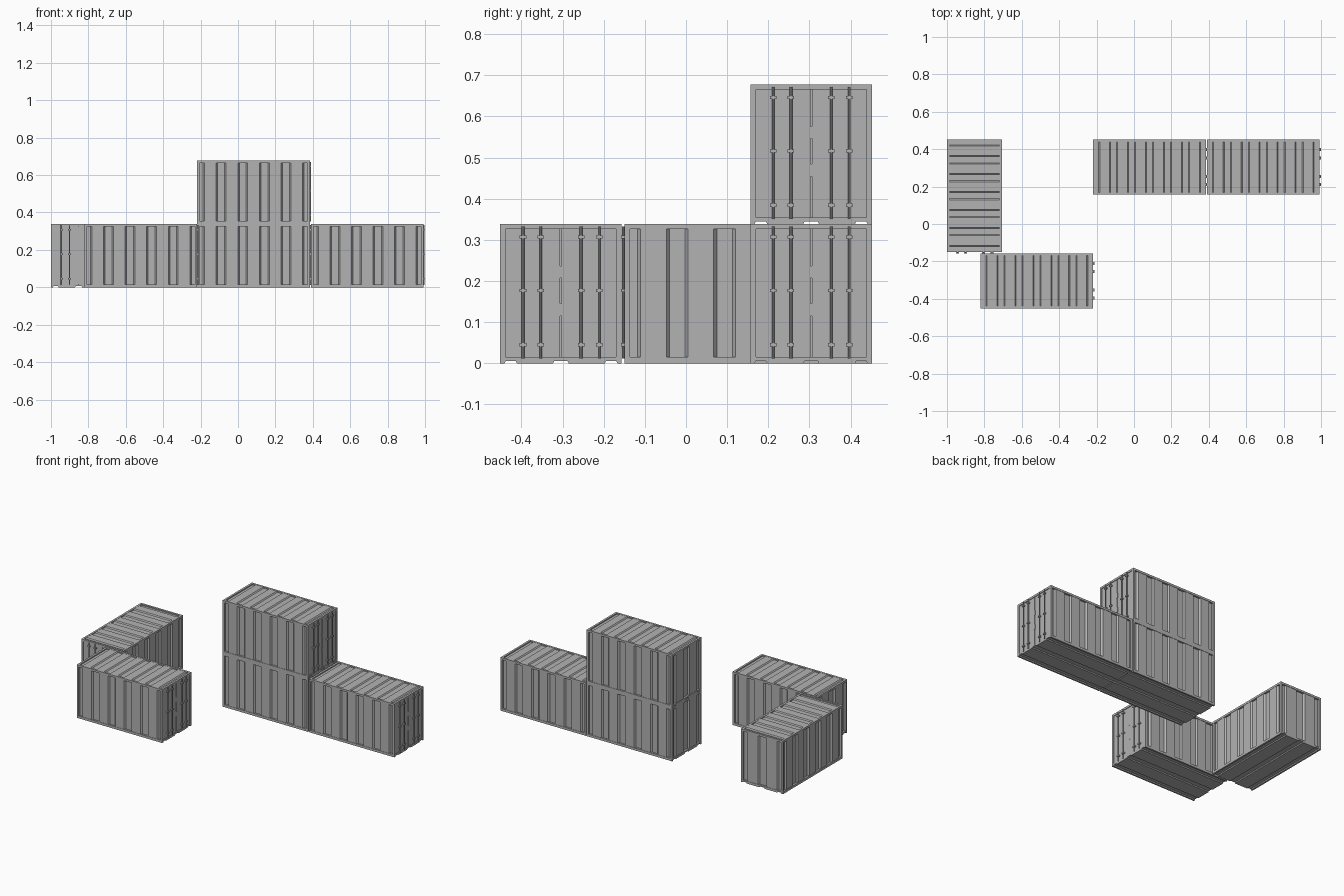
import bpy, bmesh, math
from mathutils import Matrix, Vector

cube = bpy.data.objects.get("Cube")
if cube:
    bpy.data.objects.remove(cube, do_unlink=True)

grey = bpy.data.materials.new("container_grey")
grey.use_nodes = True
colour = (0.45, 0.45, 0.45, 1)
grey.diffuse_color = colour
grey.node_tree.nodes["Principled BSDF"].inputs["Base Color"].default_value = colour

# Container size: length along x, doors at +x
L, W, H = 0.602, 0.295, 0.339
POST, BASE = 0.013, 0.015
X, Y = L / 2, W / 2


def box(bm, lo, hi):
    lo, hi = Vector(lo), Vector(hi)
    size = Matrix.Diagonal((*(hi - lo), 1))
    bmesh.ops.create_cube(bm, size=1, matrix=Matrix.Translation((lo + hi) / 2) @ size)


def extrude_strip(bm, start, end, closed=False):
    """Join two matching outlines with quads, capping closed outlines."""
    a = [bm.verts.new(p) for p in start]
    b = [bm.verts.new(p) for p in end]
    n = len(a)
    for i in range(n if closed else n - 1):
        j = (i + 1) % n
        bm.faces.new((a[i], a[j], b[j], b[i]))
    if closed:
        bm.faces.new(a[::-1])
        bm.faces.new(b)


def corrugation(half, ribs, depth, slope):
    """Trapezoid wave as (position, inward depth) pairs."""
    pitch = 2 * half / ribs
    pts = [(-half, depth)]
    for i in range(ribs):
        mid = -half + (i + 0.5) * pitch
        out = pitch * 0.27
        pts += [(mid - out - slope, depth), (mid - out, 0),
                (mid + out, 0), (mid + out + slope, depth)]
    return pts + [(half, depth)]


def finish(bm, name, fix_normals=True):
    if fix_normals:
        bmesh.ops.recalc_face_normals(bm, faces=bm.faces)
    mesh = bpy.data.meshes.new(name)
    bm.to_mesh(mesh)
    bm.free()
    mesh.materials.append(grey)
    return mesh


def make_frame():
    bm = bmesh.new()
    for sx in (-1, 1):
        xs = sorted((sx * X, sx * (X - POST)))
        # Corner posts, then the end header
        for sy in (-1, 1):
            ys = sorted((sy * Y, sy * (Y - POST)))
            box(bm, (xs[0], ys[0], BASE), (xs[1], ys[1], H))
        box(bm, (xs[0], -Y + POST, H - POST), (xs[1], Y - POST, H))
    # Long top rails
    for sy in (-1, 1):
        ys = sorted((sy * Y, sy * (Y - POST)))
        box(bm, (-X + POST, ys[0], H - POST), (X - POST, ys[1], H))
    return finish(bm, "frame")


def make_base():
    # Floor slab with three lengthwise trapezoid grooves underneath
    bm = bmesh.new()
    outline = [(-Y, 0)]
    for centre, half in ((-0.122, 0.015), (0, 0.019), (0.122, 0.015)):
        outline += [(centre - half, 0), (centre - half + 0.003, 0.006),
                    (centre + half - 0.003, 0.006), (centre + half, 0)]
    outline += [(Y, 0), (Y, BASE), (-Y, BASE)]
    extrude_strip(bm, [(-X, y, z) for y, z in outline],
                  [(X, y, z) for y, z in outline], closed=True)
    return finish(bm, "base")


def make_walls():
    bm = bmesh.new()
    top = H - POST
    # Long side walls
    wave = corrugation(X - POST, 5, 0.010, 0.008)
    for s in (1, -1):
        low = [(s * -t, s * (Y - 0.002 - d), BASE) for t, d in wave]
        extrude_strip(bm, low, [(x, y, top) for x, y, z in low])
    # Blank end wall
    wave = corrugation(Y - POST, 2, 0.010, 0.008)
    low = [(-X + 0.002 + d, -t, BASE) for t, d in wave]
    extrude_strip(bm, low, [(x, y, top) for x, y, z in low])
    # Ribbed roof
    wave = corrugation(X - POST, 6, 0.006, 0.006)
    edge = [(t, -Y + POST, H - 0.001 - d) for t, d in wave]
    extrude_strip(bm, edge, [(x, -y, z) for x, y, z in edge])
    return finish(bm, "walls", False)


def make_doors():
    bm = bmesh.new()
    face = X - 0.004
    for s in (-1, 1):
        # Door leaf
        ys = sorted((s * 0.002, s * (Y - POST)))
        box(bm, (face - 0.010, ys[0], BASE), (face, ys[1], H - POST))
    # Backing strip behind the centre gap
    box(bm, (face - 0.010, -0.002, BASE), (face - 0.005, 0.002, H - POST))
    # Latch plates beside the gap
    for z in (0.130, 0.222):
        box(bm, (face, -0.005, z - 0.015), (face + 0.002, 0.006, z + 0.015))
    return finish(bm, "doors")


def make_lock_bars():
    bm = bmesh.new()
    face = X - 0.004
    for y in (-0.092, -0.049, 0.049, 0.093):
        # Round locking rod
        bmesh.ops.create_cone(
            bm, cap_ends=True, segments=8, radius1=0.0032, radius2=0.0032,
            depth=0.320, matrix=Matrix.Translation((X + 0.003, y, 0.172)))
        # Rod brackets
        for z in (0.045, 0.177, 0.307):
            box(bm, (face, y - 0.008, z - 0.004), (X + 0.0075, y + 0.008, z + 0.004))
    return finish(bm, "lock_bars")


parts = [make_frame(), make_base(), make_walls(), make_doors(), make_lock_bars()]

# Placement of each container: x, y, z, turn
layout = {
    "front_container": (-0.519, -0.304, 0, 0),
    "side_container": (-0.8525, 0.1515, 0, -math.pi / 2),
    "rear_container": (0.083, 0.304, 0, 0),
    "rear_left_container": (0.691, 0.304, 0, 0),
    "stacked_container": (0.083, 0.304, H, 0),
}
for name, (x, y, z, turn) in layout.items():
    for mesh in parts:
        obj = bpy.data.objects.new(f"{name}_{mesh.name}", mesh)
        obj.location = (x, y, z)
        obj.rotation_euler.z = turn
        bpy.context.scene.collection.objects.link(obj)
